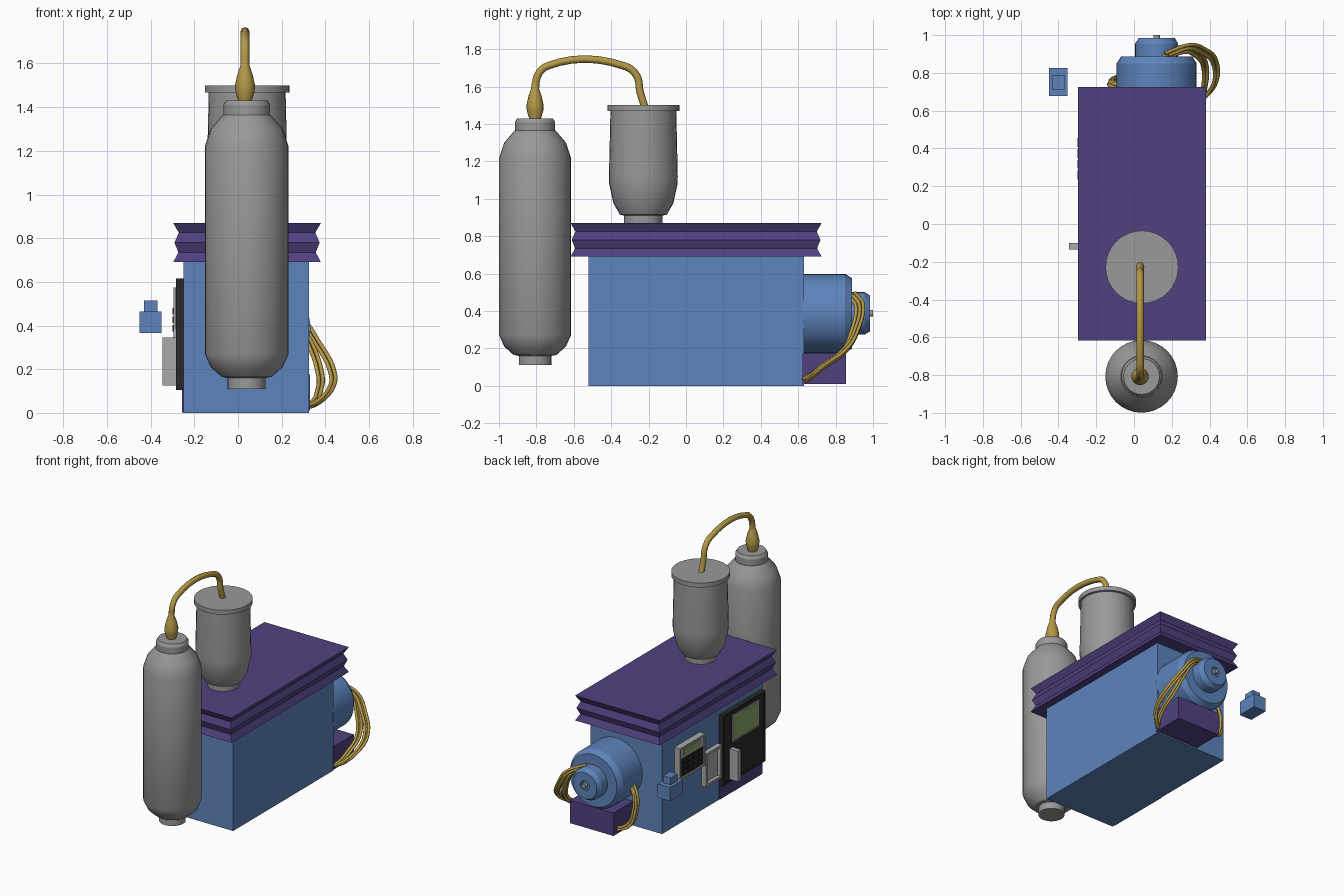
import bpy, bmesh, math
from mathutils import Matrix, Vector

if "Cube" in bpy.data.objects:
    bpy.data.objects.remove(bpy.data.objects["Cube"], do_unlink=True)


def material(name, r, g, b):
    m = bpy.data.materials.new(name)
    m.use_nodes = True
    m.diffuse_color = (r, g, b, 1)
    m.node_tree.nodes["Principled BSDF"].inputs["Base Color"].default_value = (r, g, b, 1)
    return m


BLUE = material("machine blue", 0.11, 0.23, 0.5)
PURPLE = material("deep purple", 0.08, 0.053, 0.215)
STEEL = material("steel grey", 0.32, 0.32, 0.32)
LIGHT = material("light grey", 0.4, 0.4, 0.4)
GOLD = material("brass", 0.46, 0.32, 0.065)
BLACK = material("panel black", 0.022, 0.022, 0.022)
GREEN = material("screen green", 0.26, 0.38, 0.13)


def finish(name, bm, *mats, smooth=False):
    bmesh.ops.recalc_face_normals(bm, faces=bm.faces[:])
    me = bpy.data.meshes.new(name)
    bm.to_mesh(me)
    bm.free()
    ob = bpy.data.objects.new(name, me)
    bpy.context.collection.objects.link(ob)
    for m in mats:
        me.materials.append(m)
    if smooth:
        bpy.ops.object.select_all(action="DESELECT")
        ob.select_set(True)
        bpy.context.view_layer.objects.active = ob
        bpy.ops.object.shade_smooth_by_angle(angle=math.radians(28))
    return ob


def cuboid(bm, x, y, z):
    size = Matrix.Diagonal((x[1] - x[0], y[1] - y[0], z[1] - z[0], 1))
    mid = Matrix.Translation((sum(x) / 2, sum(y) / 2, sum(z) / 2))
    return bmesh.ops.create_cube(bm, size=1, matrix=mid @ size)


def box(name, x, y, z, mat):
    bm = bmesh.new()
    cuboid(bm, x, y, z)
    return finish(name, bm, mat)


def framed_box(name, x, y, z, border, depth, *mats):
    """Box whose -x face is inset and sunk; last material goes on the sunk face."""
    bm = bmesh.new()
    cuboid(bm, x, y, z)
    bm.normal_update()
    face = min(bm.faces, key=lambda f: f.calc_center_median().x)
    bmesh.ops.inset_region(bm, faces=[face], thickness=border)
    sunk = bmesh.ops.inset_region(bm, faces=[face], thickness=0.003, depth=-depth)
    face.material_index = len(mats) - 1
    return finish(name, bm, *mats)


def lathe(name, profile, origin, mat, along_y=False, segs=32):
    """Spin (radius, height) pairs about z, or about y for the motor."""
    bm = bmesh.new()
    pts = [(0, profile[0][1])] + profile + [(0, profile[-1][1])]
    vs = [bm.verts.new((r, 0, h)) for r, h in pts]
    es = [bm.edges.new(p) for p in zip(vs, vs[1:])]
    bmesh.ops.spin(bm, geom=vs + es, axis=(0, 0, 1), cent=(0, 0, 0),
                   angle=math.tau, steps=segs)
    bmesh.ops.remove_doubles(bm, verts=bm.verts[:], dist=1e-4)
    if along_y:
        bm.transform(Matrix.Rotation(-math.pi / 2, 4, "X"))
    bm.transform(Matrix.Translation(origin))
    return finish(name, bm, mat, smooth=True)


def tube(name, points, radius, mat, offset=(0, 0, 0)):
    cu = bpy.data.curves.new(name, "CURVE")
    cu.dimensions = "3D"
    cu.bevel_depth = radius
    cu.bevel_resolution = 2
    cu.resolution_u = 6
    cu.use_fill_caps = True
    sp = cu.splines.new("BEZIER")
    sp.bezier_points.add(len(points) - 1)
    for bp, p in zip(sp.bezier_points, points):
        bp.co = Vector(p) + Vector(offset)
        bp.handle_left_type = bp.handle_right_type = "AUTO"
    cu.materials.append(mat)
    ob = bpy.data.objects.new(name, cu)
    bpy.context.collection.objects.link(ob)
    return ob


# Cabinet body and lower trim plate
box("cabinet_body", (-0.25, 0.325), (-0.52, 0.63), (0, 0.7), BLUE)
box("lower_trim_plate", (-0.256, -0.248), (-0.5, -0.02), (0.002, 0.11), PURPLE)

# Ribbed lid: stacked rectangles alternating out and in
bm = bmesh.new()
rings = []
for z, d in ((0.69, 0), (0.735, 0.024), (0.78, 0.006), (0.825, 0.026), (0.87, 0)):
    rings.append([bm.verts.new((x, y, z)) for x, y in (
        (-0.297 + d, -0.617 + d), (0.38 - d, -0.617 + d),
        (0.38 - d, 0.725 - d), (-0.297 + d, 0.725 - d))])
for a, b in zip(rings, rings[1:]):
    for i in range(4):
        j = (i + 1) % 4
        bm.faces.new((a[i], a[j], b[j], b[i]))
bm.faces.new(rings[0])
bm.faces.new(rings[-1])
finish("ribbed_lid", bm, PURPLE)

# Tall front cylinder
lathe("gas_cylinder", [(0.087, 0.11), (0.087, 0.16), (0.115, 0.165), (0.165, 0.21),
                       (0.192, 0.27), (0.192, 1.22), (0.165, 1.3), (0.11, 1.365)],
      (0.04, -0.807, 0), STEEL)
lathe("cylinder_collar", [(0.107, 1.36), (0.107, 1.41), (0.095, 1.43)],
      (0.04, -0.807, 0), STEEL)

# Vessel on the lid
lathe("hopper_vessel", [(0.103, 0.865), (0.103, 0.91), (0.125, 0.915), (0.16, 0.975),
                        (0.183, 1.08), (0.184, 1.12), (0.176, 1.47)],
      (0.042, -0.228, 0), STEEL)
lathe("hopper_cap", [(0.193, 1.468), (0.193, 1.5)], (0.042, -0.228, 0), STEEL)

# Brass valve and connecting pipe
lathe("valve_bulb", [(0.03, 1.425), (0.044, 1.47), (0.046, 1.5), (0.035, 1.55),
                     (0.021, 1.59), (0.018, 1.62)], (0.032, -0.807, 0), GOLD, segs=16)
tube("connecting_pipe", [(0.032, -0.807, 1.58), (0.032, -0.79, 1.665),
                         (0.032, -0.74, 1.71), (0.032, -0.33, 1.71),
                         (0.032, -0.265, 1.66), (0.032, -0.245, 1.57),
                         (0.032, -0.22, 1.49)], 0.02, GOLD)

# Rear motor, shaft and base
AXIS = (0.12, 0, 0.387)
lathe("motor_housing", [(0.212, 0.62), (0.212, 0.85), (0.188, 0.888)], AXIS, BLUE, True)
lathe("motor_end_cap", [(0.114, 0.88), (0.114, 0.955), (0.095, 0.985), (0.035, 0.985),
                        (0.03, 0.975)], AXIS, BLUE, True)
lathe("motor_shaft", [(0.017, 0.96), (0.017, 1.0)], AXIS, STEEL, True, 12)
box("motor_base", (-0.018, 0.33), (0.62, 0.855), (0.01, 0.175), PURPLE)

# Motor cables: two looping bundles on one side, one on the other
outer = [(0.15, 0.9, 0.485), (0.28, 0.945, 0.42), (0.36, 0.925, 0.31),
         (0.425, 0.86, 0.19), (0.42, 0.74, 0.1), (0.35, 0.66, 0.035), (0.3, 0.625, 0.025)]
inner = [(0.17, 0.89, 0.47), (0.27, 0.925, 0.41), (0.33, 0.905, 0.3),
         (0.37, 0.85, 0.18), (0.37, 0.74, 0.1), (0.34, 0.66, 0.04), (0.3, 0.625, 0.03)]
side = [(-0.07, 0.73, 0.35), (-0.115, 0.745, 0.28), (-0.125, 0.76, 0.18),
        (-0.09, 0.78, 0.07), (0, 0.81, 0.03)]
for label, path in (("outer", outer), ("inner", inner), ("side", side)):
    for k, shift in enumerate(((0, 0, 0), (0.013, 0.003, 0.012), (-0.006, -0.016, 0.008))):
        tube(f"{label}_cable_{k + 1}", path, 0.0095, GOLD, shift)

# Main control panel with screen and lever
framed_box("control_panel", (-0.284, -0.245), (-0.505, -0.02), (0.105, 0.615),
           0.018, 0.006, BLACK)
framed_box("panel_screen", (-0.287, -0.27), (-0.43, -0.13), (0.385, 0.575),
           0.012, 0.002, LIGHT, GREEN)
box("panel_lever", (-0.345, -0.275), (-0.135, -0.1), (0.125, 0.345), LIGHT)

# Keypad unit
framed_box("keypad_unit", (-0.296, -0.245), (0.2, 0.49), (0.345, 0.575), 0.016, 0.006, LIGHT)
box("keypad_display", (-0.294, -0.288), (0.25, 0.44), (0.505, 0.55), GREEN)
box("keypad_plate", (-0.294, -0.288), (0.225, 0.465), (0.365, 0.49), BLACK)
bm = bmesh.new()
for row in range(3):
    for col in range(4):
        y, z = 0.236 + 0.057 * col, 0.373 + 0.039 * row
        cuboid(bm, (-0.3, -0.29), (y, y + 0.047), (z, z + 0.03))
finish("keypad_keys", bm, BLACK)

# Service hatch frame
framed_box("service_hatch", (-0.285, -0.245), (-0.005, 0.18), (0.175, 0.415),
           0.025, 0.022, LIGHT)

# Detached sensor block
box("sensor_block", (-0.451, -0.351), (0.677, 0.825), (0.365, 0.465), BLUE)
box("sensor_knob", (-0.431, -0.369), (0.71, 0.79), (0.46, 0.515), BLUE)
